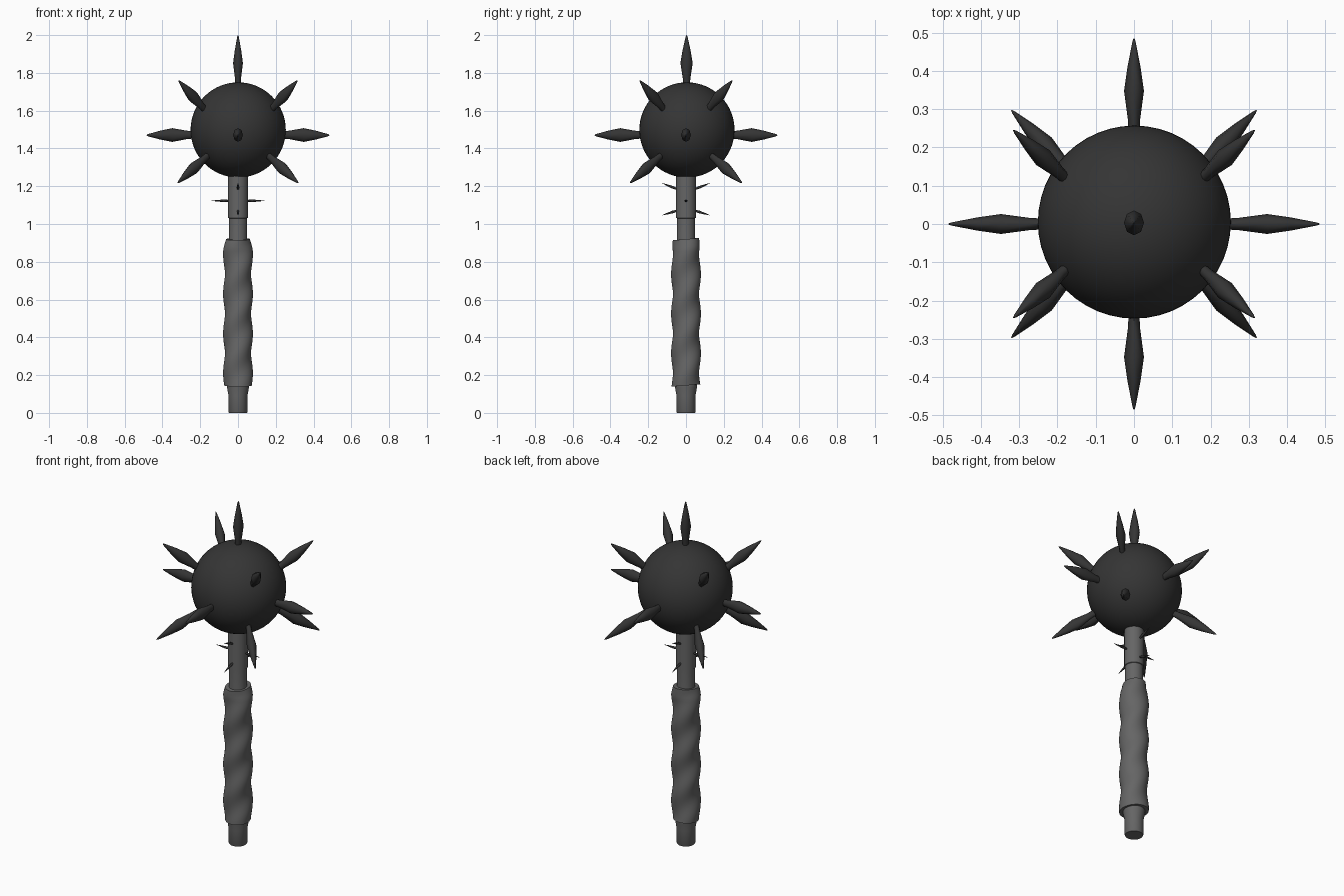
import bpy, bmesh, math
from mathutils import Vector

if "Cube" in bpy.data.objects:
    bpy.data.objects.remove(bpy.data.objects["Cube"])

dark = bpy.data.materials.new("dark_iron")
dark.diffuse_color = (0.035, 0.035, 0.035, 1)
dark.use_nodes = True
dark.node_tree.nodes["Principled BSDF"].inputs["Base Color"].default_value = dark.diffuse_color
steel = bpy.data.materials.new("grey_wrap")
steel.diffuse_color = (0.13, 0.13, 0.13, 1)
steel.use_nodes = True
steel.node_tree.nodes["Principled BSDF"].inputs["Base Color"].default_value = steel.diffuse_color


def finish(bm, name, mat, angle=40):
    bmesh.ops.recalc_face_normals(bm, faces=bm.faces)
    me = bpy.data.meshes.new(name)
    bm.to_mesh(me)
    bm.free()
    ob = bpy.data.objects.new(name, me)
    bpy.context.collection.objects.link(ob)
    me.materials.append(mat)
    bpy.ops.object.select_all(action='DESELECT')
    ob.select_set(True)
    bpy.context.view_layer.objects.active = ob
    bpy.ops.object.shade_smooth_by_angle(angle=math.radians(angle))
    return ob


def loft(name, rings, mat, angle=40):
    """Skin closed rings of points and cap both ends."""
    bm = bmesh.new()
    loops = [[bm.verts.new(p) for p in ring] for ring in rings]
    n = len(loops[0])
    for a, b in zip(loops, loops[1:]):
        for i in range(n):
            j = (i + 1) % n
            bm.faces.new((a[i], a[j], b[j], b[i]))
    bm.faces.new(loops[0])
    bm.faces.new(loops[-1])
    return finish(bm, name, mat, angle)


def circle(n):
    return [2 * math.pi * i / n for i in range(n)]


def spike(name, start, tip, profile, wide=1.0, n=8):
    """Pointed leaf-shaped spike; wide stretches it along its upper side."""
    start, tip = Vector(start), Vector(tip)
    d = (tip - start).normalized()
    up = Vector((0, 1, 0)) if abs(d.z) > 0.9 else Vector((0, 0, 1))
    side = d.cross(up).normalized()
    up = side.cross(d)
    rings = [[start.lerp(tip, t) + side * (r * math.cos(a)) + up * (r * wide * math.sin(a))
              for a in circle(n)] for t, r in profile]
    return loft(name, rings, dark, 60)


# Ball head
C = Vector((0.001, 0.005, 1.498))
bm = bmesh.new()
bmesh.ops.create_uvsphere(bm, u_segments=48, v_segments=32, radius=0.252)
bmesh.ops.translate(bm, verts=bm.verts, vec=C)
finish(bm, "ball_head", dark)

# Big spikes: one on top, four level, eight diagonal
BIG = [(0, 0.014), (0.15, 0.016), (0.45, 0.026), (0.7, 0.017), (0.97, 0.004), (1, 0.001)]
spike("top_spike", (0, 0.003, 1.73), (0, 0.003, 2.0), BIG, 1.25)
for i, (x, y) in enumerate([(1, 0), (-1, 0), (0, 1), (0, -1)]):
    spike(f"level_spike_{i}", (0.235 * x, 0.235 * y, 1.472),
          (0.485 * x, 0.485 * y, 1.47), BIG, 1.4)
for sx in (-1, 1):
    for sy in (-1, 1):
        for lab, tip, base in (("upper", (0.315, 0.245, 1.76), (0.175, 0.115, 1.605)),
                               ("lower", (0.32, 0.297, 1.217), (0.163, 0.135, 1.36))):
            spike(f"{lab}_spike_{sx}_{sy}", (sx * base[0], sy * base[1], base[2]),
                  (sx * tip[0], sy * tip[1], tip[2]), BIG, 1.3)

# Small thorns on the neck
THIN = [(0, 0.004), (0.35, 0.007), (0.7, 0.004), (1, 0.0005)]
for s in (-1, 1):
    spike(f"side_thorn_{s}", (s * 0.04, 0, 1.123), (s * 0.14, 0, 1.123), THIN)
    spike(f"high_thorn_{s}", (0, s * 0.04, 1.182), (0, s * 0.128, 1.217), THIN)
    spike(f"low_thorn_{s}", (0, s * 0.04, 1.073), (0, s * 0.128, 1.046), THIN)

# Shaft with a sleeved neck and flared pommel
SHAFT = [(0, 0.047), (0.005, 0.05), (0.09, 0.05), (0.135, 0.058), (0.16, 0.06), (0.18, 0.048),
         (1.03, 0.048), (1.032, 0.052), (1.26, 0.052)]
loft("shaft", [[(r * math.cos(a), r * math.sin(a), z) for a in circle(32)]
               for z, r in SHAFT], steel)

# Twisted grip wrap
rings = []
N = 60
for k in range(N + 1):
    z = 0.145 + 0.775 * k / N
    end = min(1, (0.92 - z) / 0.05)
    base = 0.066 + 0.008 * end
    ring = []
    for a in circle(40):
        r = base + 0.005 * math.cos(2 * a - 2 * math.pi * z / 0.21)
        ring.append((r * math.cos(a), r * math.sin(a), z + 0.006 * math.sin(a) * (k in (0, N))))
    rings.append(ring)
loft("twisted_grip", rings, steel)
